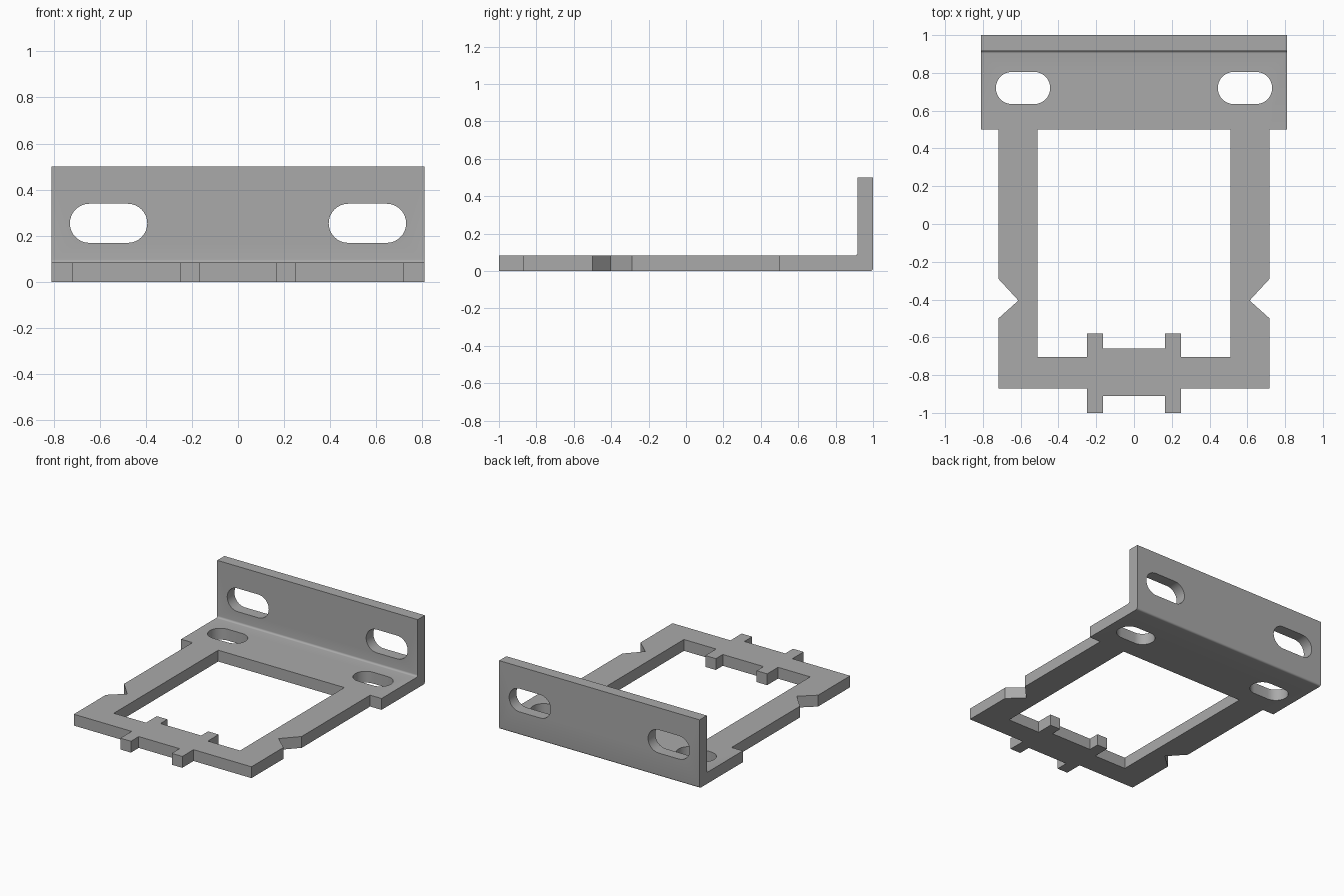
import bpy, bmesh, math
from mathutils import Vector

if "Cube" in bpy.data.objects:
    bpy.data.objects.remove(bpy.data.objects["Cube"])

WIDTH, THICK, HEIGHT = 0.81, 0.083, 0.5

grey = bpy.data.materials.new("plain grey")
grey.use_nodes = True
grey.diffuse_color = (0.4, 0.4, 0.4, 1)
grey.node_tree.nodes["Principled BSDF"].inputs["Base Color"].default_value = (0.4, 0.4, 0.4, 1)


def prism(name, points, direction):
    """Extrude a closed 3D outline along a direction."""
    bm = bmesh.new()
    face = bm.faces.new([bm.verts.new(p) for p in points])
    moved = bmesh.ops.extrude_face_region(bm, geom=[face], use_keep_orig=True)["geom"]
    bmesh.ops.translate(bm, vec=Vector(direction),
                        verts=[v for v in moved if isinstance(v, bmesh.types.BMVert)])
    bmesh.ops.recalc_face_normals(bm, faces=bm.faces)
    mesh = bpy.data.meshes.new(name)
    bm.to_mesh(mesh)
    bm.free()
    mesh.materials.append(grey)
    obj = bpy.data.objects.new(name, mesh)
    bpy.context.collection.objects.link(obj)
    return obj


def mirrored(half):
    """Complete a right-hand outline with its mirror image."""
    return half + [(-x, y) for x, y in reversed(half)]


def arc(cx, cy, r, start, end, steps):
    angles = [math.radians(start + (end - start) * i / steps) for i in range(steps + 1)]
    return [(cx + r * math.cos(a), cy + r * math.sin(a)) for a in angles]


def slot(cx, cy, half_length, r):
    e = half_length - r
    return arc(cx + e, cy, r, -90, 90, 16) + arc(cx - e, cy, r, 90, 270, 16)


def combine(target, cutter, operation):
    mod = target.modifiers.new(cutter.name, "BOOLEAN")
    mod.operation, mod.solver, mod.object = operation, "EXACT", cutter
    bpy.context.view_layer.objects.active = target
    bpy.ops.object.modifier_apply(modifier=mod.name)
    bpy.data.objects.remove(cutter)


# Bent sheet: L profile with a small bend radius
r = 0.014
wall = 1 - THICK
profile = ([(-1.1, 0)] + arc(1 - r, r, r, -90, 0, 5) + [(1, HEIGHT), (wall, HEIGHT)]
           + arc(wall - r, THICK + r, r, 0, -90, 5) + [(-1.1, THICK)])
bracket = prism("mounting_bracket", [(-WIDTH, y, z) for y, z in profile], (2 * WIDTH, 0, 0))

# Outer outline with front tabs, side notches and wide rear flange
outer = mirrored([(0.165, -0.91), (0.165, -1), (0.25, -1), (0.25, -0.87), (0.718, -0.87),
                  (0.718, -0.5), (0.612, -0.405), (0.718, -0.29), (0.718, 0.5),
                  (0.9, 0.5), (0.9, 1.1)])
combine(bracket, prism("outer_outline", [(x, y, -0.1) for x, y in outer], (0, 0, 1)), "INTERSECT")

# Window with the inner tabs left standing
inner = mirrored([(0.165, -0.66), (0.165, -0.58), (0.25, -0.58), (0.25, -0.705),
                  (0.51, -0.705), (0.51, 0.5)])
combine(bracket, prism("window_cutter", [(x, y, -0.1) for x, y in inner], (0, 0, 0.3)), "DIFFERENCE")

# Rounded slots in the base and in the upright wall
for side in (-1, 1):
    base = [(x, y, -0.1) for x, y in slot(side * 0.5875, 0.72, 0.144, 0.085)]
    combine(bracket, prism("base_slot", base, (0, 0, 0.3)), "DIFFERENCE")
    upright = [(x, 0.8, z) for x, z in slot(side * 0.5615, 0.254, 0.168, 0.085)]
    combine(bracket, prism("wall_slot", upright, (0, 0.3, 0)), "DIFFERENCE")

bpy.ops.object.select_all(action="DESELECT")
bracket.select_set(True)
bpy.context.view_layer.objects.active = bracket
bpy.ops.object.shade_smooth_by_angle(angle=math.radians(30))
